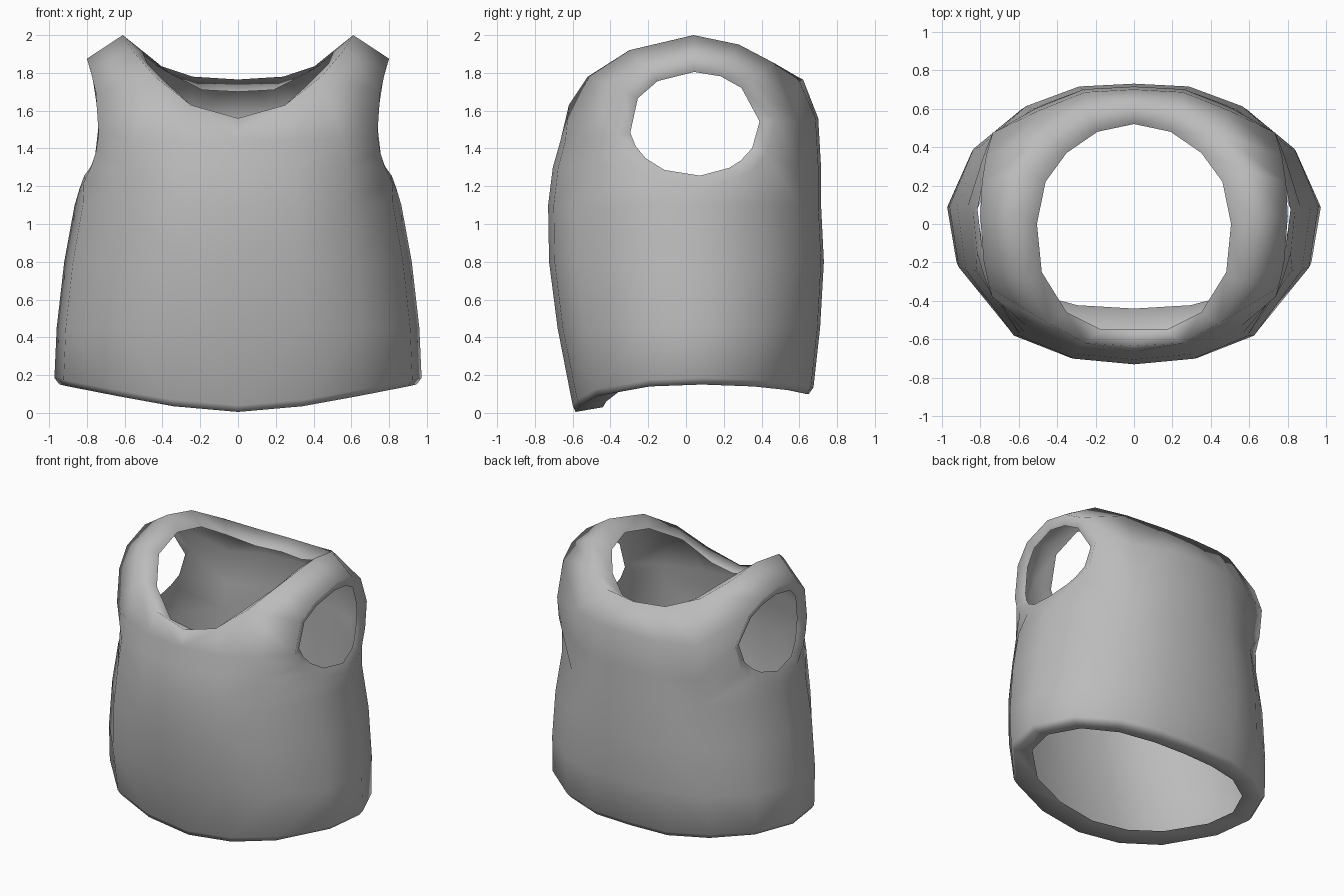
import bpy, bmesh, math
from mathutils import Vector

cube = bpy.data.objects.get("Cube")
if cube:
    bpy.data.objects.remove(cube, do_unlink=True)

# One flat cloth colour
cloth = bpy.data.materials.new("grey cloth")
cloth.use_nodes = True
cloth.diffuse_color = (0.5, 0.5, 0.5, 1)
cloth.node_tree.nodes["Principled BSDF"].inputs["Base Color"].default_value = (0.5, 0.5, 0.5, 1)

# Torso cross-section for the +x half, from front centre round to back centre
SECTION = [(0, -1), (.36, -.96), (.68, -.8), (.95, -.33), (1, .13),
           (.87, .55), (.61, .84), (.31, .98), (0, 1)]
HEM_Z = [.005, .035, .09, .14, .15, .14, .12, .10, .10]


def ring(heights, width, front, back):
    return [Vector((x * width, y * (front if y < 0 else back), z))
            for (x, y), z in zip(SECTION, heights)]


def level(z, slope=0):
    return [z + slope * y for _, y in SECTION]


def hem(lift):
    return [z + lift for z in HEM_Z]


# Ridge of the neckline and its turned-in edge
crest = [(0, -.635, 1.56), (.25, -.62, 1.63), (.44, -.52, 1.78), (.56, -.3, 1.92),
         (.61, .04, 2), (.58, .28, 1.95), (.45, .47, 1.85), (.24, .59, 1.78), (0, .62, 1.765)]
neck_edge = [(0, -.55, 1.53), (.17, -.55, 1.56), (.35, -.46, 1.72), (.48, -.25, 1.85),
             (.505, 0, 1.91), (.46, .22, 1.88), (.35, .37, 1.79), (.19, .48, 1.71), (0, .52, 1.70)]

rows = [
    ring(hem(.025), .82, .44, .53),
    ring(hem(0), .945, .585, .65),
    ring(hem(.035), .972, .60, .675),
    ring(level(.45), .96, .68, .71),
    ring(level(.8), .92, .725, .73),
    ring(level(1.1), .865, .73, .715),
    ring(level(1.3), .84, .705, .715),
    ring(level(1.5, .06), .82, .665, .70),
    [Vector(p) for p in crest],
    [Vector(p) for p in neck_edge],
]
LOW, HIGH, FRONT, BACK = 5, 8, 2, 6     # grid block opened for the armhole

bm = bmesh.new()
grid = [[bm.verts.new(p) for p in row] for row in rows]
for r in range(len(rows) - 1):
    for k in range(len(SECTION) - 1):
        if not (LOW <= r < HIGH and FRONT <= k < BACK):
            bm.faces.new((grid[r][k], grid[r][k + 1], grid[r + 1][k + 1], grid[r + 1][k]))

# Armhole: bridge the open block to a saddle-shaped rim, then to a turned-in edge
border = ([grid[LOW][k] for k in range(FRONT, BACK)]
          + [grid[r][BACK] for r in range(LOW, HIGH)]
          + [grid[HIGH][k] for k in range(BACK, FRONT, -1)]
          + [grid[r][FRONT] for r in range(HIGH, LOW, -1)])


def arm_ring(radius_y, radius_z, inset):
    verts = []
    for v in border:
        a = math.atan2((v.co.z - 1.53) / .43, (v.co.y - .045) / .55)
        s = math.sin(a)
        x = .735 + s * s * (.085 - .02 * s) - inset
        verts.append(bm.verts.new((x, .045 + radius_y * math.cos(a), 1.53 + radius_z * s)))
    return verts


loops = [border, arm_ring(.43, .345, 0), arm_ring(.345, .275, .025)]
for outer, inner in zip(loops, loops[1:]):
    for i in range(len(border)):
        j = (i + 1) % len(border)
        bm.faces.new((outer[i], outer[j], inner[j], inner[i]))

for v in [v for v in bm.verts if not v.link_faces]:
    bm.verts.remove(v)
for f in bm.faces:
    f.smooth = True

mesh = bpy.data.meshes.new("sleeveless_top")
bm.to_mesh(mesh)
bm.free()
mesh.materials.append(cloth)
top = bpy.data.objects.new("sleeveless_top", mesh)
bpy.context.collection.objects.link(top)

# Left and right halves joined at the centre line
mirror = top.modifiers.new("mirror", 'MIRROR')
mirror.use_clip = True
mirror.merge_threshold = .001
